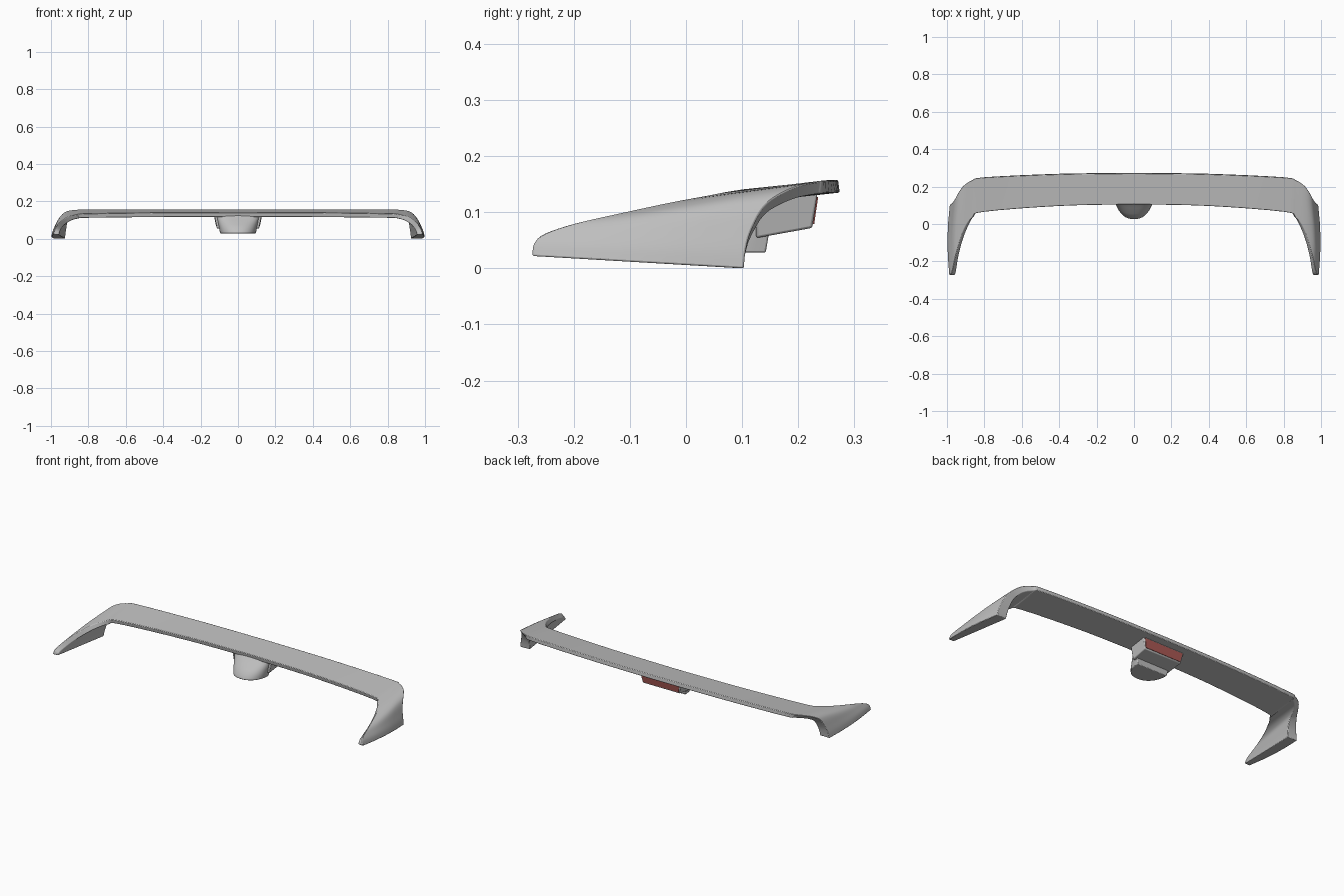
import bpy, bmesh, math
from mathutils import Vector

if "Cube" in bpy.data.objects:
    bpy.data.objects.remove(bpy.data.objects["Cube"])


def material(name, rgb):
    m = bpy.data.materials.new(name)
    m.diffuse_color = (*rgb, 1)
    m.use_nodes = True
    m.node_tree.nodes["Principled BSDF"].inputs["Base Color"].default_value = m.diffuse_color
    return m


grey = material("body grey", (0.52, 0.52, 0.52))
red = material("brake light red", (0.40, 0.10, 0.09))


def loft(name, rings, mat, bevel=0.0, smooth=35):
    """Skin closed rings of equal length and cap both ends."""
    bm = bmesh.new()
    rows = [[bm.verts.new(p) for p in r] for r in rings]
    n = len(rings[0])
    for a, b in zip(rows, rows[1:]):
        for i in range(n):
            j = (i + 1) % n
            bm.faces.new((a[i], a[j], b[j], b[i]))
    bm.faces.new(rows[0])
    bm.faces.new(rows[-1])
    bmesh.ops.recalc_face_normals(bm, faces=bm.faces)
    mesh = bpy.data.meshes.new(name)
    bm.to_mesh(mesh)
    bm.free()
    ob = bpy.data.objects.new(name, mesh)
    bpy.context.collection.objects.link(ob)
    mesh.materials.append(mat)
    if bevel:
        mod = ob.modifiers.new("soft edges", 'BEVEL')
        mod.width, mod.segments = bevel, 2
        mod.limit_method, mod.angle_limit = 'ANGLE', math.radians(40)
    bpy.ops.object.select_all(action='DESELECT')
    ob.select_set(True)
    bpy.context.view_layer.objects.active = ob
    bpy.ops.object.shade_smooth_by_angle(angle=math.radians(smooth))
    return ob


def spline(pts, steps):
    """Catmull-Rom curve through the points."""
    p = [Vector(q) for q in pts]
    p = [2 * p[0] - p[1]] + p + [2 * p[-1] - p[-2]]
    out = []
    for i in range(1, len(p) - 2):
        a, b, c, d = p[i - 1:i + 3]
        for k in range(steps):
            t = k / steps
            out.append(0.5 * (2 * b + (c - a) * t + (2 * a - 5 * b + 4 * c - d) * t * t
                              + (3 * b - a - 3 * c + d) * t ** 3))
    return out + [p[-2]]


# Wing and legs: four rails from the middle of the wing down to the right foot
front_top = [(0, .105, .141), (.4, .096, .140), (.8, .065, .135), (.865, .035, .129),
             (.91, -.03, .117), (.94, -.12, .098), (.96, -.20, .080), (.972, -.253, .062),
             (.982, -.271, .045), (.988, -.274, .022)]
rear_top = [(0, .271, .158), (.4, .266, .158), (.8, .249, .157), (.865, .235, .155),
            (.91, .207, .149), (.938, .170, .133), (.955, .138, .108), (.970, .115, .065),
            (.980, .106, .030), (.985, .103, 0)]
rear_low = [(0, .274, .135), (.4, .269, .135), (.8, .250, .134), (.855, .230, .132),
            (.888, .200, .126), (.905, .168, .113), (.912, .138, .093), (.918, .115, .055),
            (.922, .106, .028), (.925, .100, 0)]
front_low = [(0, .110, .117), (.4, .101, .116), (.8, .070, .112), (.855, .042, .107),
             (.890, -.02, .098), (.917, -.09, .082), (.938, -.17, .065), (.950, -.240, .047),
             (.955, -.266, .034), (.957, -.272, .022)]
rails = [spline(r, 4) for r in (front_top, rear_top, rear_low, front_low)]
half = []
for ft, rt, rl, fl in zip(*rails):
    # the outer skin bulges a little on the legs
    bulge = max(0, (ft.x - .86) / .13)
    mid = []
    for t in (.25, .5, .75):
        q = ft.lerp(rt, t)
        q.x += .012 * bulge * math.sin(math.pi * t)
        mid.append(q)
    half.append([ft, *mid, rt, rl, fl])
left = [[Vector((-p.x, p.y, p.z)) for p in r] for r in half[:0:-1]]
loft("wing_and_legs", left + half, grey, bevel=.005)


# Centre pod: rounded nose under the front edge, tapering back as it rises
def nose(z, width, y_front, y_back, power):
    ring = []
    for k in range(21):
        a = math.pi * k / 20
        c, s = math.cos(a), math.sin(a)
        ring.append((width * math.copysign(abs(c) ** power, c),
                     y_back - (y_back - y_front) * s ** power, z))
    return ring


loft("centre_pod", [nose(.028, .095, .025, .142, .9), nose(.045, .099, .030, .145, .9),
                    nose(.075, .106, .055, .150, .85), nose(.100, .113, .085, .155, .75),
                    nose(.125, .122, .110, .160, .6)], grey, bevel=.003)


# Light housing: trapezoid block behind the pod
def block(y, z_low, z_high, w_low, w_high):
    return [(-w_low, y, z_low), (w_low, y, z_low), (w_high, y, z_high), (-w_high, y, z_high)]


loft("light_housing", [block(.125, .054, .130, .112, .128),
                       [(-.118, .225, .072), (.118, .225, .072),
                        (.132, .235, .140), (-.132, .235, .140)]], grey, bevel=.004)

# Red light plate on the sloping rear face
plate = [(-.112, .2265, .079), (.112, .2265, .079), (.122, .2336, .127), (-.122, .2336, .127)]
loft("brake_light", [[(x, y - .002, z) for x, y, z in plate],
                     [(x, y + .002, z) for x, y, z in plate]], red)
